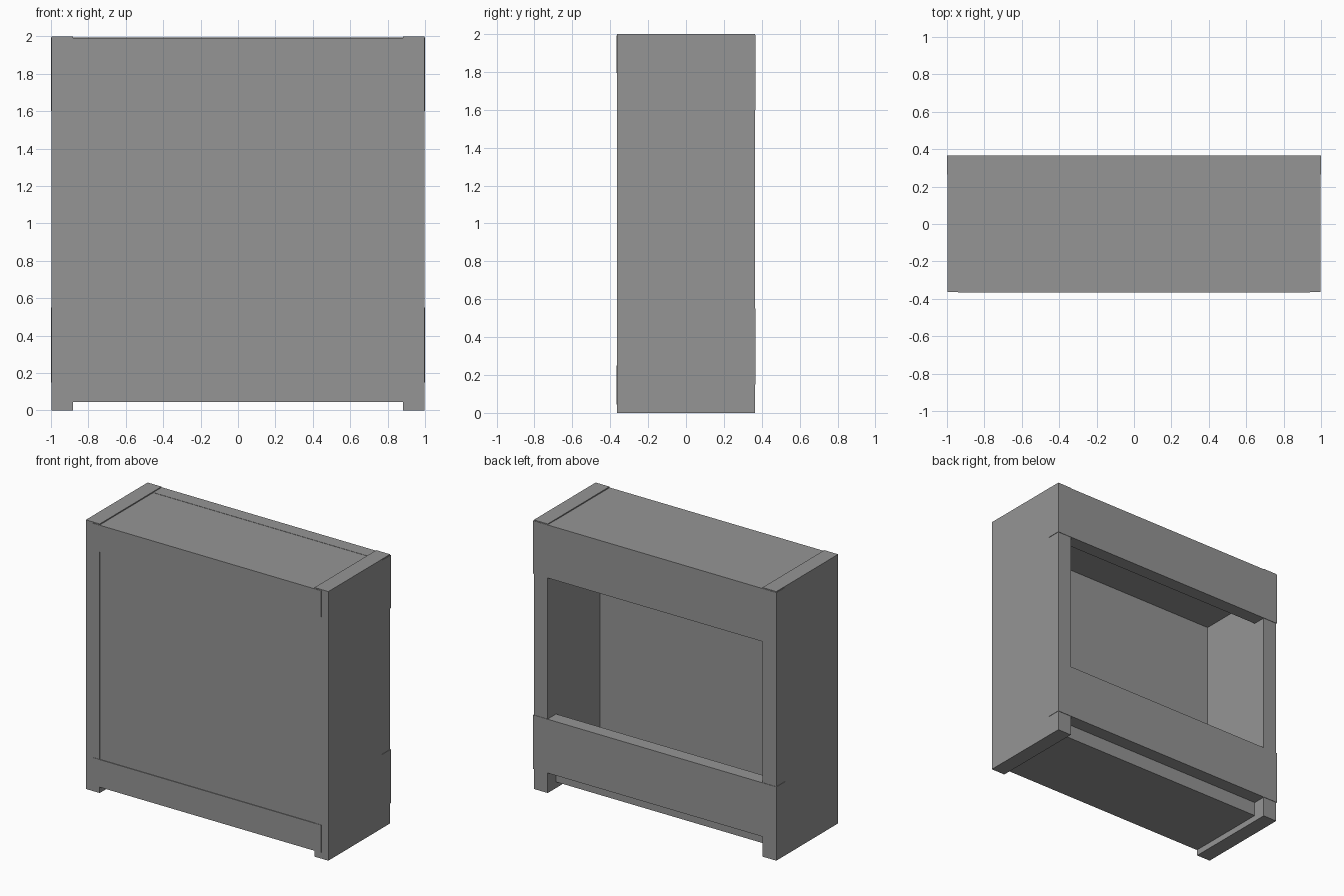
import bpy

if "Cube" in bpy.data.objects:
    bpy.data.objects.remove(bpy.data.objects["Cube"])

grey = bpy.data.materials.new("plain grey")
grey.diffuse_color = (0.3, 0.3, 0.3, 1)
grey.use_nodes = True
grey.node_tree.nodes["Principled BSDF"].inputs["Base Color"].default_value = grey.diffuse_color


def board(name, lo, hi):
    """Axis-aligned board between two opposite corners."""
    size = [b - a for a, b in zip(lo, hi)]
    mid = [(a + b) / 2 for a, b in zip(lo, hi)]
    bpy.ops.mesh.primitive_cube_add(size=1, location=mid)
    ob = bpy.context.object
    ob.name = name
    ob.scale = size
    bpy.ops.object.transform_apply(location=False, rotation=False, scale=True)
    ob.data.materials.append(grey)
    return ob


# side panels, which also form the feet
for side, s in (("left", -1), ("right", 1)):
    xs = sorted((s * 0.883, s * 0.997))
    board(side + "_side_panel", (xs[0], -0.363, 0), (xs[1], 0.363, 2))

# closed front panel, a hair behind the side panels
board("front_panel", (-0.883, -0.361, 0.2), (0.883, -0.25, 1.85))

# top and bottom boards, housed into the sides
for name, z0, z1 in (("bottom_board", 0.045, 0.25), ("top_board", 1.795, 1.992)):
    board(name, (-0.94, -0.366, z0), (0.94, 0.265, z1))

# two rails across the open back
for name, z0, z1 in (("lower_back_rail", 0.15, 0.55), ("upper_back_rail", 1.6, 1.994)):
    board(name, (-1, 0.265, z0), (1, 0.366, z1))
